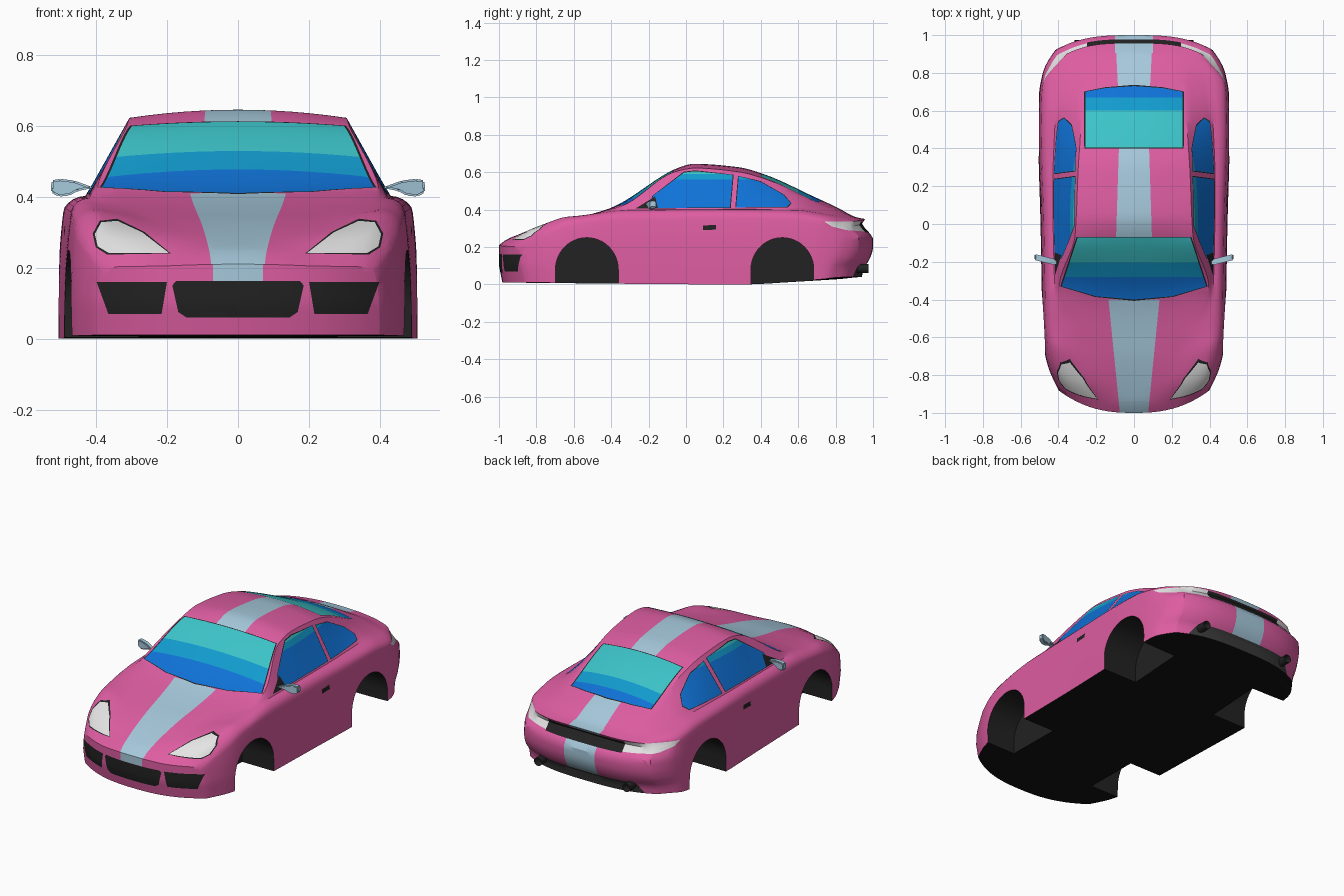
import bpy, bmesh, math
from mathutils import Vector

if "Cube" in bpy.data.objects:
    bpy.data.objects.remove(bpy.data.objects["Cube"])

# ---- materials ----
COLOURS = [("pink_paint", (.73, .11, .36)), ("pale_blue", (.38, .58, .71)),
           ("glass_cyan", (.045, .55, .58)), ("glass_mid_blue", (.006, .33, .62)),
           ("glass_blue", (.005, .17, .68)), ("black_trim", (.016, .016, .016)),
           ("floor_black", (.006, .006, .006)), ("lamp_white", (.78, .78, .78)),
           ("diffuser_grey", (.04, .04, .04))]
PINK, PALE, CYAN, MID, BLUE, BLACK, FLOOR, WHITE, GREY = range(9)
MATS = []
for name, c in COLOURS:
    m = bpy.data.materials.new(name)
    m.diffuse_color = (*c, 1)
    m.use_nodes = True
    m.node_tree.nodes["Principled BSDF"].inputs["Base Color"].default_value = m.diffuse_color
    MATS.append(m)


def make_object(name, bm):
    me = bpy.data.meshes.new(name)
    bm.to_mesh(me)
    bm.free()
    for m in MATS:
        me.materials.append(m)
    ob = bpy.data.objects.new(name, me)
    bpy.context.collection.objects.link(ob)
    return ob


def activate(ob):
    bpy.ops.object.select_all(action='DESELECT')
    ob.select_set(True)
    bpy.context.view_layer.objects.active = ob


def clamp(v):
    return max(0.0, min(1.0, v))


def track(*pts):
    """Monotone smooth curve through (y, value) points."""
    n = len(pts)
    d = [(b[1] - a[1]) / (b[0] - a[0]) for a, b in zip(pts, pts[1:])]
    m = [d[0]] + [2 * a * b / (a + b) if a * b > 0 else 0 for a, b in zip(d, d[1:])] + [d[-1]]

    def f(y):
        y = max(pts[0][0], min(pts[-1][0], y))
        i = 0
        while i < n - 2 and y > pts[i + 1][0]:
            i += 1
        h = pts[i + 1][0] - pts[i][0]
        t = (y - pts[i][0]) / h
        a, b = pts[i][1], pts[i + 1][1]
        return (a * (1 + 2 * t) * (1 - t) ** 2 + b * t * t * (3 - 2 * t)
                + h * (m[i] * t * (1 - t) ** 2 - m[i + 1] * t * t * (1 - t)))
    return f


# ---- guide curves along the car ----
width = track((-1, .40), (-.95, .43), (-.9, .452), (-.8, .472), (-.5, .485), (0, .495),
              (.5, .507), (.75, .503), (.9, .485), (.95, .465), (1, .42))
sill_z = track((-1, .01), (.3, 0), (.6, .015), (1, .04))
shoulder_z = track((-1, .19), (-.9, .25), (-.7, .31), (-.5, .335), (0, .345), (.5, .355),
                   (.8, .335), (1, .30))
belt_x = track((-1, .33), (-.85, .38), (-.6, .405), (-.35, .42), (.2, .43), (.5, .42),
               (.75, .40), (1, .33))
belt_z = track((-1, .203), (-.9, .29), (-.81, .33), (-.7, .36), (-.6, .368), (-.45, .385),
               (-.35, .397), (.3, .402), (.6, .40), (.8, .375), (1, .34))
roof_x = track((-1, .2), (-.6, .28), (-.42, .38), (-.33, .395), (-.06, .312), (.3, .295),
               (.45, .285), (.75, .27), (1, .2))
roof_z = track((-1, .205), (-.85, .295), (-.6, .358), (-.42, .397), (-.33, .425), (-.06, .602),
               (.05, .622), (.28, .602), (.42, .565), (.73, .43), (.94, .358), (1, .345))
top_z = track((-1, .21), (-.96, .24), (-.9, .265), (-.7, .33), (-.55, .365), (-.4, .41),
              (-.03, .628), (.04, .645), (.28, .627), (.42, .588), (.73, .448), (.94, .36), (1, .35))
tail_y = track((0, -.065), (.09, -.05), (.13, -.02), (.2, 0), (.25, 0), (.29, -.035),
               (.33, -.06), (.345, -.042), (.4, -.04))

# ---- body shell: lofted sections with bowed nose and tail ----
N, K, A, B, C = 64, 12, 5, 5, 6
M = 2 * (A + B + C)


def section(t):
    cx, cz = width(t) - .015, shoulder_z(t)
    dx, dz, ex, ez, tz = belt_x(t), belt_z(t), roof_x(t), roof_z(t), top_z(t)
    half = []
    for i in range(A):
        a = i / A * math.pi / 2
        half.append((dx + (cx - dx) * math.cos(a), cz + (dz - cz) * math.sin(a)))
    half += [(dx + (ex - dx) * i / B, dz + (ez - dz) * i / B) for i in range(B)]
    half += [(ex * (1 - i / C), ez + (tz - ez) * (1 - (1 - i / C) ** 2)) for i in range(C + 1)]
    return [(-x, z) for x, z in half] + half[-2::-1]


def warp(x, t, z):
    front, rear = clamp((-.45 - t) / .55), clamp((t - .5) / .5)
    lip = clamp((t - .8) / .2)
    y = t + .12 * (abs(x) / .4) ** 2.5 * front - .07 * (abs(x) / .4) ** 3 * rear
    y += .02 * clamp(1 - z / .1) * front + tail_y(z) * lip * lip * (3 - 2 * lip)
    return x, y, z


bm = bmesh.new()
stations = [-1 + 2 * i / N for i in range(N + 1)]
sections = [section(t) for t in stations]
cache = {}


def vert(i, k, j):
    if (i, k, j) not in cache:
        t, (x, z) = stations[i], sections[i][j]
        xb = x * width(t) / (width(t) - .015)
        f = k / K
        zb = sill_z(t)
        cache[i, k, j] = bm.verts.new(warp(xb + (x - xb) * f ** 3, t, zb + (z - zb) * f))
    return cache[i, k, j]


for i in range(N):
    for k in (0, K):
        for j in range(M):
            bm.faces.new([vert(i, k, j), vert(i + 1, k, j), vert(i + 1, k, j + 1), vert(i, k, j + 1)])
    for j in (0, M):
        for k in range(K):
            bm.faces.new([vert(i, k, j), vert(i + 1, k, j), vert(i + 1, k + 1, j), vert(i, k + 1, j)])
for i in (0, N):
    for k in range(K):
        for j in range(M):
            bm.faces.new([vert(i, k, j), vert(i, k + 1, j), vert(i, k + 1, j + 1), vert(i, k, j + 1)])
bmesh.ops.recalc_face_normals(bm, faces=bm.faces)
body = make_object("car_body", bm)


def prism(bm, outline, axis, lo, hi):
    """Extrude a 2D outline along axis 0 (yz outline) or 1 (xz outline)."""
    def p(q, h):
        return (h, q[0], q[1]) if axis == 0 else (q[0], h, q[1])
    a = [bm.verts.new(p(q, lo)) for q in outline]
    b = [bm.verts.new(p(q, hi)) for q in outline]
    n = len(a)
    faces = [bm.faces.new(a), bm.faces.new(b)]
    faces += [bm.faces.new([a[i], a[(i + 1) % n], b[(i + 1) % n], b[i]]) for i in range(n)]
    bmesh.ops.recalc_face_normals(bm, faces=faces)
    return faces


# ---- wheel wells ----
bm = bmesh.new()
for cy in (-.53, .515):
    arch = [(cy + .168, -.05)] + [(cy + .168 * math.cos(math.pi * i / 24), .08 + .17 * math.sin(math.pi * i / 24))
                                  for i in range(25)] + [(cy - .168, -.05)]
    for s in (1, -1):
        for f in prism(bm, arch, 0, s * .28, s * .62):
            f.material_index = BLACK
cutter = make_object("wheel_well_cutter", bm)
cutter.hide_render = True
mod = body.modifiers.new("wheel_wells", 'BOOLEAN')
mod.operation, mod.solver, mod.object = 'DIFFERENCE', 'EXACT', cutter
activate(body)
bpy.ops.object.modifier_apply(modifier=mod.name)
bpy.data.objects.remove(cutter)

# ---- painted details, cut into the shell ----
bm = bmesh.new()
bm.from_mesh(body.data)
FRONT, SIDE, TOP = (0, 2), (1, 2), (0, 1)


def paint(poly, ax, mat, ok, rim=0):
    """Cut a convex outline, seen along one axis, into the faces that pass ok(centre, face)."""
    if rim:
        c = sum((Vector(p) for p in poly), Vector((0, 0))) / len(poly)
        paint([Vector(p) + (Vector(p) - c).normalized() * rim for p in poly], ax, BLACK, ok)
    bm.normal_update()
    lo = [min(p[i] for p in poly) for i in (0, 1)]
    hi = [max(p[i] for p in poly) for i in (0, 1)]
    geom = set()
    for f in bm.faces:
        if (ok(f.calc_center_median(), f)
                and all(min(v.co[ax[i]] for v in f.verts) <= hi[i]
                        and max(v.co[ax[i]] for v in f.verts) >= lo[i] for i in (0, 1))):
            geom.add(f)
            geom.update(f.edges)
            geom.update(f.verts)
    edges = list(zip(poly, list(poly[1:]) + [poly[0]]))
    geom = list(geom)
    for a, b in edges:
        co, no = Vector(), Vector()
        co[ax[0]], co[ax[1]] = a
        no[ax[0]], no[ax[1]] = b[1] - a[1], a[0] - b[0]
        geom = bmesh.ops.bisect_plane(bm, geom=geom, dist=1e-5, plane_co=co, plane_no=no)["geom"]
    for f in geom:
        if isinstance(f, bmesh.types.BMFace):
            c = f.calc_center_median()
            q = (c[ax[0]], c[ax[1]])
            s = [(b[0] - a[0]) * (q[1] - a[1]) - (b[1] - a[1]) * (q[0] - a[0]) for a, b in edges]
            if min(s) >= -1e-7 or max(s) <= 1e-7:
                f.material_index = mat


def sym(half):
    return half + [(-x, y) for x, y in reversed(half) if x]


def up(c, f):
    return f.normal.z > .15 and c.z > .19


def nose(c, f):
    return c.y < -.68 and f.normal.y < -.05


def tail(c, f):
    return c.y > .8 and f.normal.y > .15


for f in bm.faces:
    if f.normal.z < -.8 and f.calc_center_median().z < .06:
        f.material_index = FLOOR

# centre stripe
paint(sym([(.07, -1.05), (.135, -.40)]), TOP, PALE, up)
paint(sym([(.07, .163), (.07, .25)]), FRONT, PALE, lambda c, f: nose(c, f) and c.y < -.95)
paint(sym([(.095, -.075), (.08, .40)]), TOP, PALE, up)
paint(sym([(.085, .725), (.1, 1.02)]), TOP, PALE, up)
paint(sym([(.1, .09), (.1, .36)]), FRONT, PALE, lambda c, f: c.y > .85 and f.normal.y > .15)

# windscreen and rear window with colour bands
paint(sym([(0, -.4), (.2, -.383), (.383, -.33), (.298, -.072)]), TOP, BLUE, lambda c, f: up(c, f) and c.z > .36, .007)
paint(sym([(0, .73), (.15, .72), (.258, .70), (.258, .405)]), TOP, BLUE, lambda c, f: up(c, f) and c.z > .36, .007)
for mat, y0, y1 in ((MID, -.28, .67), (CYAN, -.205, .60)):
    paint(sym([(.5, y0), (.5, y1)]), TOP, mat, lambda c, f: f.material_index in (BLUE, MID))

# side windows, mirror corners and door handles
for s in (1, -1):
    def flank(c, f, s=s):
        return f.normal.x * s > .45 and c.x * s > .2
    for win in ([(-.2, .408), (.235, .412), (.25, .585), (.05, .605), (-.01, .598), (-.175, .475)],
                [(.268, .412), (.54, .415), (.56, .435), (.52, .48), (.40, .548), (.282, .578)]):
        paint(win, SIDE, BLUE, flank, .005)
    for mat, z in ((MID, .56), (CYAN, .59)):
        paint([(-.4, z), (.7, z), (.7, .7), (-.4, .7)], SIDE, mat,
              lambda c, f: flank(c, f) and f.material_index in (BLUE, MID))
    paint([(-.27, .406), (-.15, .406), (-.165, .47)], SIDE, BLACK, flank)
    paint([(.09, .29), (.16, .293), (.16, .318), (.09, .315)], SIDE, BLACK, flank)

    # headlights and side intakes
    paint([(s * x, z) for x, z in ((.195, .242), (.365, .242), (.395, .26), (.403, .295), (.385, .328),
                                   (.34, .332), (.27, .30))], FRONT, WHITE, nose, .006)
    paint([(s * x, z) for x, z in ((.215, .07), (.365, .07), (.398, .16), (.20, .16))], FRONT, BLACK, nose)

# grille, rear panel, tail lights, diffuser
paint(sym([(.145, .06), (.168, .075), (.185, .15), (.175, .162)]), FRONT, BLACK, nose)
paint(sym([(.25, .278), (.25, .335)]), FRONT, BLACK, tail)
for s in (1, -1):
    paint([(.74, .335), (.97, .337), (.97, .282), (.86, .29), (.78, .31)], SIDE, WHITE,
          lambda c, f: c.x * s > .25 and c.y > .6 and f.normal.z < .9)
paint(sym([(.37, .02), (.31, .105)]), FRONT, GREY, tail)
bm.to_mesh(body.data)
bm.free()
activate(body)
bpy.ops.object.shade_smooth_by_angle(angle=math.radians(32))

# ---- door mirrors and exhaust tips ----
for s, side in ((1, "right"), (-1, "left")):
    bm = bmesh.new()
    shape = [(.405, .425), (.46, .445), (.50, .45), (.525, .446), (.527, .412), (.505, .40), (.475, .403), (.45, .416)]
    prism(bm, [(s * x, z) for x, z in shape], 1, -.21, -.178)
    bmesh.ops.bevel(bm, geom=bm.edges[:], offset=.005, segments=2, affect='EDGES')
    for v in bm.verts:
        v.co.y += .25 * (abs(v.co.x) - .45)
    for f in bm.faces:
        f.material_index = PALE
    activate(make_object("door_mirror_" + side, bm))
    bpy.ops.object.shade_smooth_by_angle(angle=math.radians(35))

    bm = bmesh.new()
    ring = [(s * .29 + .024 * math.cos(a * math.pi / 10), .085 + .024 * math.sin(a * math.pi / 10)) for a in range(20)]
    faces = prism(bm, ring, 1, .86, .975)
    bmesh.ops.inset_region(bm, faces=[faces[1]], thickness=.005)
    bmesh.ops.translate(bm, verts=faces[1].verts, vec=(0, -.04, 0))
    for f in bm.faces:
        f.material_index = BLACK
    activate(make_object("exhaust_tip_" + side, bm))
    bpy.ops.object.shade_smooth_by_angle(angle=math.radians(35))
